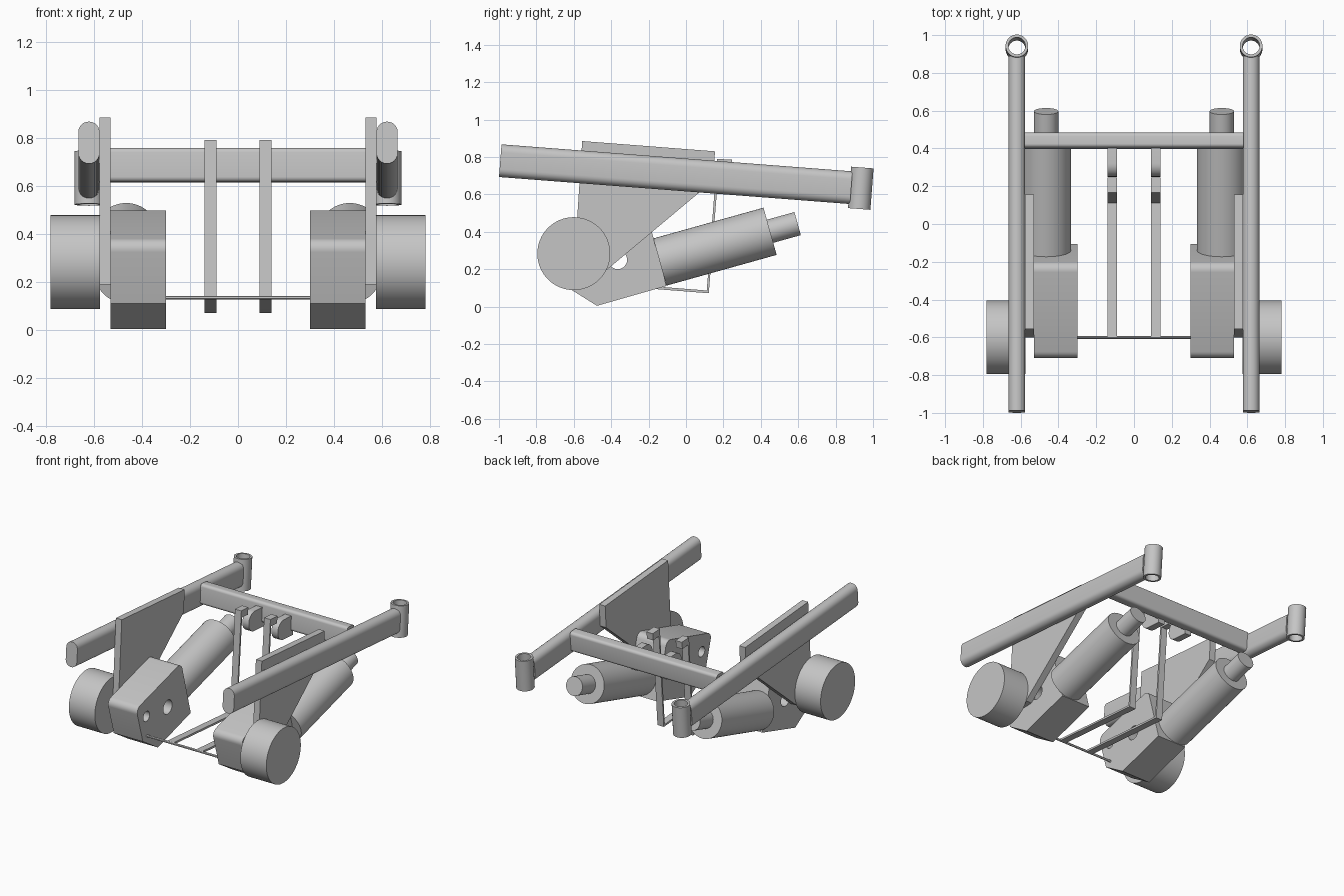
import bpy, bmesh, math
from mathutils import Vector

if "Cube" in bpy.data.objects:
    bpy.data.objects.remove(bpy.data.objects["Cube"], do_unlink=True)

GREY = (0.56, 0.56, 0.56, 1)
grey = bpy.data.materials.new("plain grey")
grey.use_nodes = True
grey.diffuse_color = GREY
grey.node_tree.nodes["Principled BSDF"].inputs["Base Color"].default_value = GREY

X = Vector((1, 0, 0))


def circle(r, cu=0, cv=0, n=40):
    return [(cu + r * math.cos(2 * math.pi * i / n), cv + r * math.sin(2 * math.pi * i / n)) for i in range(n)]


def rounded(points, radii, steps=6):
    """Outline with each corner rounded by its own radius."""
    pts = [Vector(p) for p in points]
    out = []
    for i, p in enumerate(pts):
        r = radii[i]
        if r == 0:
            out.append(p)
            continue
        a = (pts[i - 1] - p).normalized()
        b = (pts[(i + 1) % len(pts)] - p).normalized()
        half = a.angle(b) / 2
        c = p + (a + b).normalized() * (r / math.sin(half))
        t = r / math.tan(half)
        s = (p + a * t - c).normalized()
        e = (p + b * t - c).normalized()
        out += [c + s.slerp(e, k / steps).normalized() * r for k in range(steps + 1)]
    return out


def box(w, h, r):
    w, h = w / 2, h / 2
    return rounded([(-w, -h), (w, -h), (w, h), (-w, h)], [r] * 4)


def prism(name, loops, origin, u, v, sweep, mirror=True):
    """Outline (plus hole loops) in the plane u, v, swept along a vector."""
    bm = bmesh.new()
    edges = []
    for loop in loops:
        vs = [bm.verts.new(origin + u * p[0] + v * p[1]) for p in loop]
        edges += [bm.edges.new((vs[i - 1], vs[i])) for i in range(len(vs))]
    if len(loops) == 1:
        faces = [bm.faces.new(vs)]
    else:
        res = bmesh.ops.triangle_fill(bm, use_beauty=True, edges=edges, normal=u.cross(v))
        faces = [g for g in res["geom"] if isinstance(g, bmesh.types.BMFace)]
    ext = bmesh.ops.extrude_face_region(bm, geom=faces)["geom"]
    bmesh.ops.translate(bm, vec=sweep, verts=[g for g in ext if isinstance(g, bmesh.types.BMVert)])
    bmesh.ops.recalc_face_normals(bm, faces=bm.faces[:])
    mesh = bpy.data.meshes.new(name)
    bm.to_mesh(mesh)
    bm.free()
    mesh.materials.append(grey)
    ob = bpy.data.objects.new(name, mesh)
    bpy.context.collection.objects.link(ob)
    bpy.ops.object.select_all(action="DESELECT")
    ob.select_set(True)
    bpy.context.view_layer.objects.active = ob
    bpy.ops.object.shade_smooth_by_angle(angle=math.radians(30))
    if mirror:
        ob.modifiers.new("mirror", "MIRROR")


def side_prism(name, loops, x0, x1, mirror=True):
    """Side outline in y, z swept from x0 to x1."""
    prism(name, loops, X * x0, Vector((0, 1, 0)), Vector((0, 0, 1)), X * (x1 - x0), mirror)


def along(angle):
    a = math.radians(angle)
    return Vector((0, math.cos(a), math.sin(a))), Vector((0, -math.sin(a), math.cos(a)))


# Frame: sloping side rails, head tubes and cross beam
fwd, up = along(-4.4)
rail_start = Vector((0.62, -0.993, 0.78))
prism("side_rail", [box(0.088, 0.175, 0.043)], rail_start, X, up, fwd * 1.882)
prism("head_tube", [circle(0.06), circle(0.045)], Vector((0.62, 0.926, 0.522)), X, fwd, up * 0.222)
prism("cross_beam", [box(0.08, 0.142, 0.02)], Vector((-0.58, 0.44, 0.686)), fwd, up, X * 1.16, False)

# Hanger plates between rails and drive units
side_prism("hanger_plate", [[(-0.555, 0.885), (0.155, 0.83), (0.145, 0.672), (-0.425, 0.195), (-0.6, 0.19)]], 0.53, 0.577)

# Wheels
side_prism("wheel", [circle(0.195, -0.6, 0.283, 64)], 0.575, 0.78)

# Gearboxes with two round holes
case = rounded([(-0.645, 0.11), (-0.476, 0.004), (-0.105, 0.11), (-0.212, 0.508), (-0.72, 0.368)],
               [0, 0, 0, 0.045, 0.045])
side_prism("gearbox", [case, circle(0.05, -0.365, 0.25, 24), circle(0.036, -0.605, 0.275, 24)], 0.30, 0.53)

# Motors and their shafts
axis, normal = along(15.6)
motor_start = Vector((0.465, -0.14, 0.238))
prism("motor_body", [circle(0.131, n=64)], motor_start, X, normal, axis * 0.612)
prism("motor_shaft", [circle(0.064)], motor_start + axis * 0.6, X, normal, axis * 0.165)

# Footrest straps, hooks, lugs on the beam, and the thin front rod
strap = [(-0.6, 0.128), (0.112, 0.072), (0.122, 0.072), (0.178, 0.775), (0.245, 0.77),
         (0.247, 0.785), (0.166, 0.79), (0.111, 0.086), (-0.6, 0.142)]
side_prism("strap", [strap], 0.09, 0.14)
hook = [(0.168, 0.785), (0.245, 0.779), (0.241, 0.735), (0.166, 0.741)]
side_prism("strap_hook", [hook], 0.09, 0.14)
lug = rounded([(0.25, 0.595), (0.42, 0.585), (0.42, 0.725), (0.25, 0.735)], [0.066, 0, 0, 0.066])
side_prism("beam_lug", [lug], 0.09, 0.14)
side_prism("front_rod", [circle(0.008, -0.6, 0.135, 12)], -0.31, 0.31, False)
